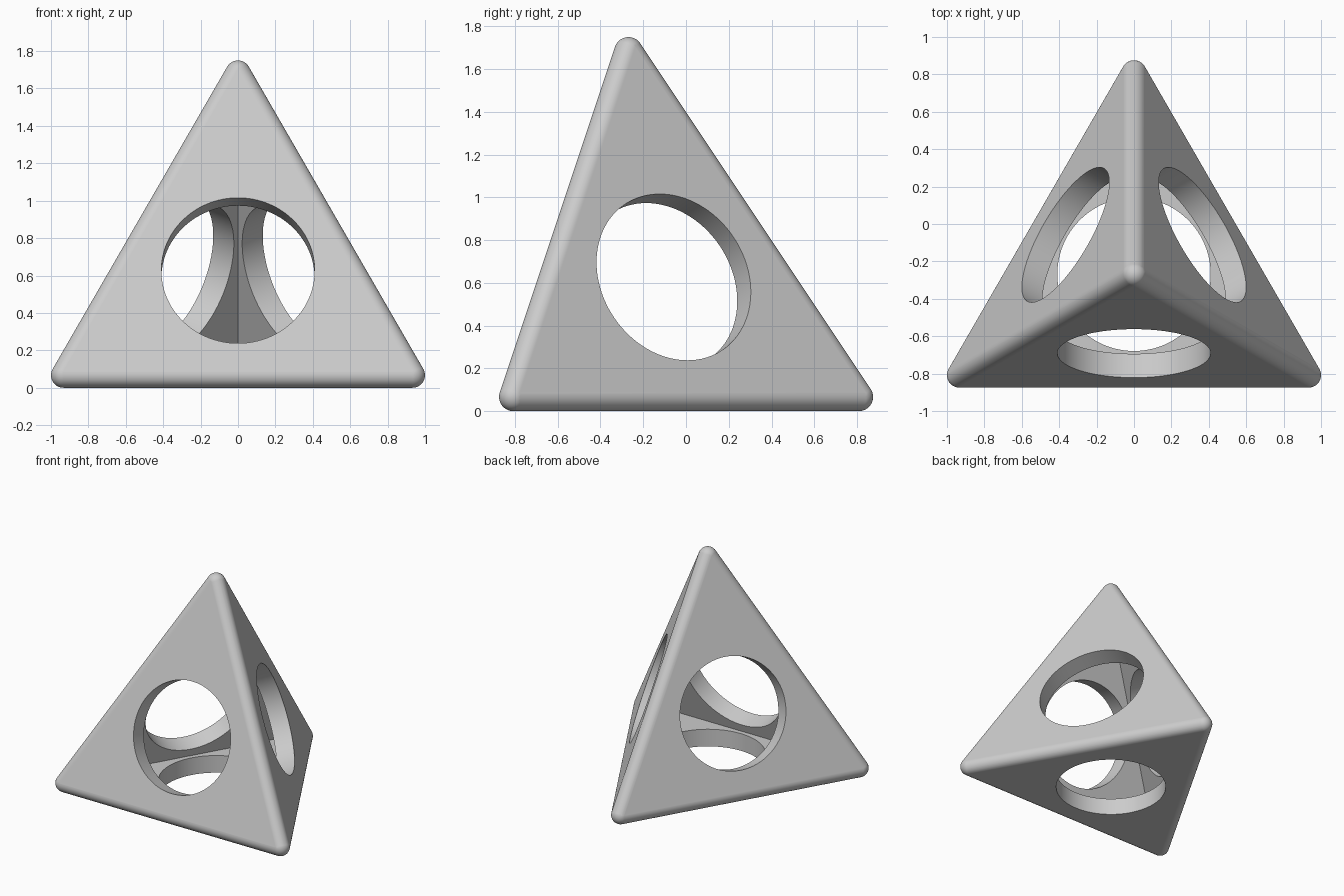
import bpy, bmesh
from math import sqrt, sin, cos, tau, radians
from mathutils import Vector, Matrix

cube = bpy.data.objects.get("Cube")
if cube:
    bpy.data.objects.remove(cube, do_unlink=True)

ROUND = 0.067                 # edge radius, also half the wall thickness
EDGE = 2 - 2 * ROUND          # base edge of the wall's middle surface
RADIUS = EDGE / sqrt(3)
HEIGHT = 1.5 * RADIUS
HOLE = 0.41
AXIS_Y = -0.269

# Corners of the pyramid running through the middle of the walls
corners = [Vector((RADIUS * cos(tau * (k / 3 + 0.25)),
                   AXIS_Y + RADIUS * sin(tau * (k / 3 + 0.25)), ROUND)) for k in range(3)]
corners.append(Vector((0, AXIS_Y, ROUND + HEIGHT)))
middle = sum(corners, Vector()) / 4

# Each wall: its centre and outward normal
walls = []
for skip in range(4):
    a, b, c = [p for i, p in enumerate(corners) if i != skip]
    normal = (b - a).cross(c - a).normalized()
    centre = (a + b + c) / 3
    if normal.dot(centre - middle) < 0:
        normal.negate()
    walls.append((centre, normal))


def make_object(name, bm):
    bmesh.ops.recalc_face_normals(bm, faces=bm.faces)
    mesh = bpy.data.meshes.new(name)
    bm.to_mesh(mesh)
    bm.free()
    obj = bpy.data.objects.new(name, mesh)
    bpy.context.collection.objects.link(obj)
    return obj


def hull(name, points, flatten=False):
    bm = bmesh.new()
    for p in points:
        bm.verts.new(p)
    result = bmesh.ops.convex_hull(bm, input=bm.verts)
    loose = {e for e in result["geom_interior"] + result["geom_unused"]
             if isinstance(e, bmesh.types.BMVert)}
    bmesh.ops.delete(bm, geom=list(loose), context="VERTS")
    if flatten:
        bmesh.ops.dissolve_limit(bm, angle_limit=radians(0.2), verts=bm.verts, edges=bm.edges)
    return make_object(name, bm)


# Rounded outer body: hull around a ball at each corner
ball = bmesh.new()
bmesh.ops.create_icosphere(ball, subdivisions=4, radius=ROUND)
offsets = [v.co.copy() for v in ball.verts] + [n * ROUND for _, n in walls]
ball.free()
frame = hull("pyramid_frame", [p + o for p in corners for o in offsets], True)

# Sharp inner cavity, parallel to the walls
base_area = sqrt(3) / 4 * EDGE ** 2
side_area = EDGE / 2 * sqrt(HEIGHT ** 2 + (RADIUS / 2) ** 2)
inner_radius = base_area * HEIGHT / (base_area + 3 * side_area)
heart = Vector((0, AXIS_Y, ROUND + inner_radius))
shrink = (inner_radius - ROUND) / inner_radius
cutters = [hull("cavity_cutter", [heart + (p - heart) * shrink for p in corners])]

# Round window through every wall
for centre, normal in walls:
    bm = bmesh.new()
    turn = normal.to_track_quat("Z", "Y").to_matrix().to_4x4()
    bmesh.ops.create_cone(bm, cap_ends=True, segments=96, radius1=HOLE, radius2=HOLE,
                          depth=0.2, matrix=Matrix.Translation(centre) @ turn)
    cutters.append(make_object("window_cutter", bm))

bpy.context.view_layer.objects.active = frame
for cutter in cutters:
    cutter.hide_render = True
    mod = frame.modifiers.new("cut", "BOOLEAN")
    mod.operation, mod.solver, mod.object = "DIFFERENCE", "EXACT", cutter
    bpy.ops.object.modifier_apply(modifier=mod.name)
    bpy.data.objects.remove(cutter, do_unlink=True)

# Smooth rounding with crisp window rims
bpy.ops.object.select_all(action="DESELECT")
frame.select_set(True)
bpy.ops.object.shade_smooth_by_angle(angle=radians(30))
weighted = frame.modifiers.new("weighted_normals", "WEIGHTED_NORMAL")
weighted.keep_sharp = True

# One plain grey
grey = bpy.data.materials.new("light_grey")
grey.use_nodes = True
colour = (0.6, 0.6, 0.6, 1)
grey.diffuse_color = colour
grey.node_tree.nodes["Principled BSDF"].inputs["Base Color"].default_value = colour
frame.data.materials.clear()
frame.data.materials.append(grey)
